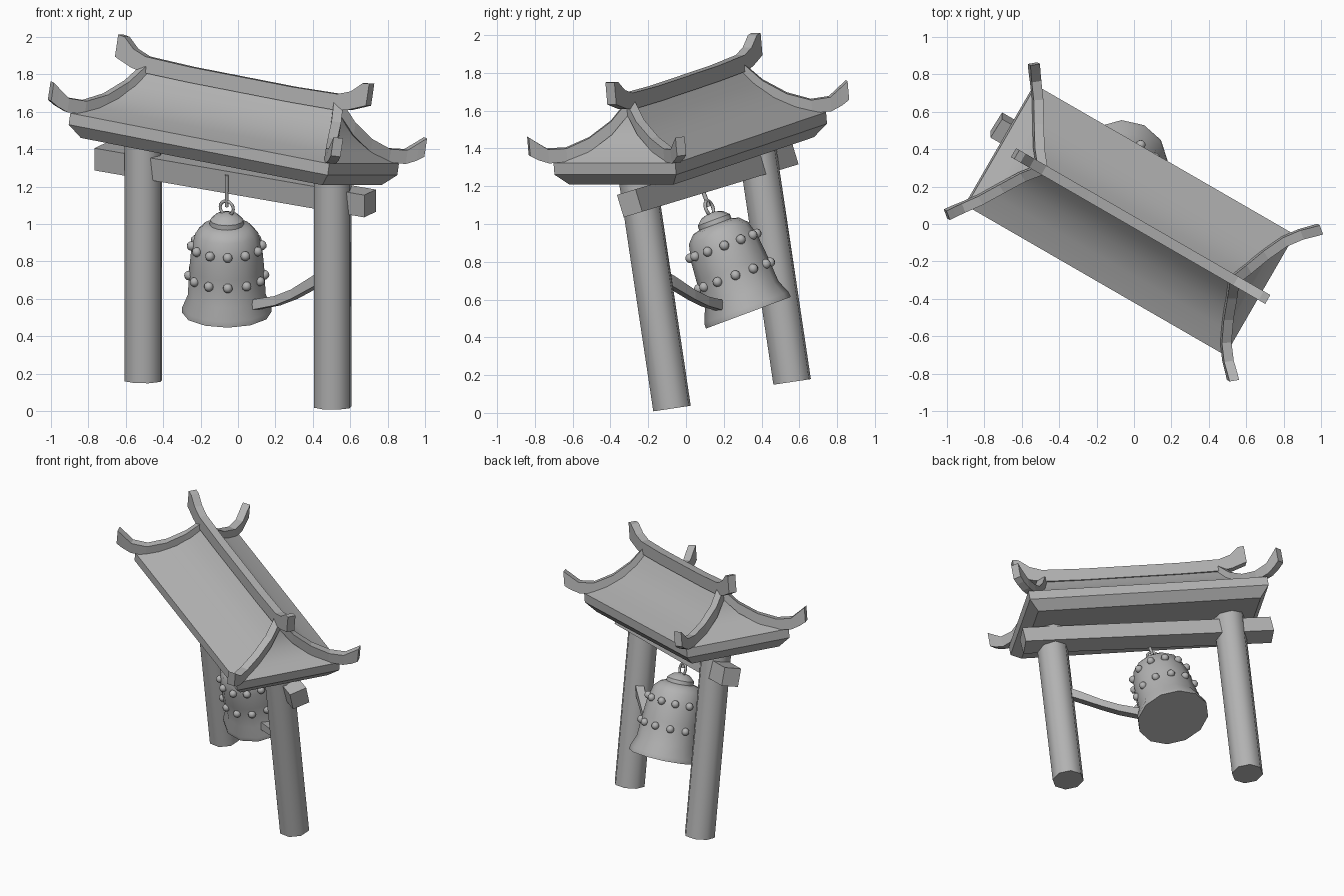
import bpy, bmesh, math
from mathutils import Matrix, Vector

cube = bpy.data.objects.get("Cube")
if cube:
    bpy.data.objects.remove(cube, do_unlink=True)

grey = bpy.data.materials.new("stone_grey")
grey.use_nodes = True
grey.diffuse_color = (0.45, 0.45, 0.45, 1)
grey.node_tree.nodes["Principled BSDF"].inputs["Base Color"].default_value = (0.45, 0.45, 0.45, 1)


def frame(origin, x_axis, up):
    """Matrix with z along up and x as close as possible to x_axis."""
    z = Vector(up).normalized()
    y = z.cross(Vector(x_axis)).normalized()
    m = Matrix((y.cross(z), y, z)).transposed().to_4x4()
    return Matrix.Translation(origin) @ m


def finish(name, bm, matrix, smooth=None):
    bmesh.ops.recalc_face_normals(bm, faces=bm.faces)
    mesh = bpy.data.meshes.new(name)
    bm.to_mesh(mesh)
    bm.free()
    mesh.materials.append(grey)
    ob = bpy.data.objects.new(name, mesh)
    bpy.context.collection.objects.link(ob)
    ob.matrix_world = matrix
    if smooth:
        bpy.ops.object.select_all(action='DESELECT')
        ob.select_set(True)
        bpy.context.view_layer.objects.active = ob
        bpy.ops.object.shade_smooth_by_angle(angle=math.radians(smooth))
    return ob


def loft(name, rings, matrix, smooth=None):
    """Skin a list of equal-sized point rings and cap both ends."""
    bm = bmesh.new()
    loops = [[bm.verts.new(p) for p in ring] for ring in rings]
    for a, b in zip(loops, loops[1:]):
        for i in range(len(a)):
            j = (i + 1) % len(a)
            bm.faces.new((a[i], a[j], b[j], b[i]))
    bm.faces.new(loops[0])
    bm.faces.new(loops[-1])
    bmesh.ops.remove_doubles(bm, verts=bm.verts, dist=0.0005)
    return finish(name, bm, matrix, smooth)


def bar(name, path, width, matrix, smooth=None):
    """Upright rectangular bar; path entries are x, y, bottom, top."""
    rings = []
    for i, (x, y, low, high) in enumerate(path):
        a, b = path[max(i - 1, 0)], path[min(i + 1, len(path) - 1)]
        side = Vector((a[1] - b[1], b[0] - a[0], 0)).normalized() * width / 2
        c = Vector((x, y, 0))
        rings.append([c - side + Vector((0, 0, low)), c + side + Vector((0, 0, low)),
                      c + side + Vector((0, 0, high)), c - side + Vector((0, 0, high))])
    return loft(name, rings, matrix, smooth)


def lathe(name, profile, sides, matrix, smooth=None):
    rings = [[(r * math.cos(math.tau * k / sides), r * math.sin(math.tau * k / sides), h)
              for k in range(sides)] for r, h in profile]
    return loft(name, rings, matrix, smooth)


# Roof: undercut eave band, then concave slopes up to the ridge
tilt = math.radians(9.6)
yaw = Matrix.Rotation(math.radians(-30), 4, 'Z')
roof = Matrix.Translation((-0.018, 0.02, 1.457)) @ yaw @ Matrix.Rotation(tilt, 4, 'Y')
levels = [(0.755, 0.317, -0.125), (0.81, 0.372, -0.062), (0.81, 0.372, 0), (0.74, 0.25, 0.045),
          (0.68, 0.15, 0.105), (0.64, 0.07, 0.18), (0.615, 0.004, 0.27)]
loft("roof", [[(-x, -y, z), (x, -y, z), (x, y, z), (-x, y, z)] for x, y, z in levels], roof, 35)

# Main ridge with upturned ends
half = [(0.32, 0.25, 0.333), (0.6, 0.255, 0.342), (0.68, 0.27, 0.37), (0.745, 0.295, 0.425), (0.785, 0.31, 0.43)]
ridge = [(-x, 0, a, b) for x, a, b in reversed(half)] + [(x, 0, a, b) for x, a, b in half]
bar("main_ridge", ridge, 0.055, roof)

# Four curved hip ridges ending in horns
hip = [(0.6, 0.0, 0.24, 0.31), (0.655, 0.09, 0.13, 0.2), (0.71, 0.2, 0.05, 0.12),
       (0.77, 0.31, 0.005, 0.075), (0.83, 0.39, 0.005, 0.08),
       (0.87, 0.435, 0.03, 0.125), (0.895, 0.465, 0.055, 0.155)]
for end, sx in (("left", 1), ("right", -1)):
    for face, sy in (("front", -1), ("back", 1)):
        bar(f"hip_ridge_{face}_{end}", [(sx * x, sy * y, a, b) for x, y, a, b in hip], 0.052, roof)

# Leaning eight-sided posts
run = (0.866, -0.5, 0)
for side, foot in (("left", (0.505, -0.074, 0.023)), ("right", (-0.505, 0.562, 0.164))):
    lathe(f"post_{side}", [(0.104, 0), (0.104, 1.29)], 8, frame(foot, run, (0, -0.148, 0.989)), 46)

# Cross beam through the posts
beam = frame((-0.015, 0.115, 1.235), (0.854, -0.49, -0.15), (0, -0.29, 0.957))
bar("cross_beam", [(-0.84, 0, -0.062, 0.062), (0.84, 0, -0.062, 0.062)], 0.12, beam)

# Bell
bell = frame((-0.06, 0.33, 0.53), run, (0, -0.35, 0.94))
lathe("bell", [(0.24, 0), (0.238, 0.03), (0.208, 0.1), (0.2, 0.25), (0.19, 0.36), (0.168, 0.45),
               (0.13, 0.49), (0.092, 0.5), (0.09, 0.525), (0.06, 0.553), (0.02, 0.565)], 12, bell, 40)

# Two rows of bosses round the bell
bm = bmesh.new()
for height, radius in ((0.21, 0.202), (0.378, 0.188)):
    for k in range(12):
        a = math.tau * k / 12
        spot = Matrix.Translation((radius * math.cos(a), radius * math.sin(a), height))
        bmesh.ops.create_uvsphere(bm, u_segments=10, v_segments=6, radius=0.026, matrix=spot)
finish("bell_bosses", bm, bell, 60)

# Hanging ring and rod
lathe("hanging_rod", [(0.011, 0.6), (0.011, 0.78)], 6, bell, 61)
bpy.ops.mesh.primitive_torus_add(major_segments=16, minor_segments=6, major_radius=0.04, minor_radius=0.009)
ring = bpy.context.object
ring.name = "hanging_ring"
ring.matrix_world = bell @ Matrix.Translation((0, 0, 0.592)) @ Matrix.Rotation(math.radians(90), 4, 'X')
ring.data.materials.append(grey)
bpy.ops.object.shade_smooth_by_angle(angle=math.radians(61))

# Curved arm from the left post to the bell
arm = [(0.08, 0.185, 0.54, 0.595), (0.21, 0.1, 0.565, 0.615), (0.3, 0.03, 0.6, 0.65),
       (0.42, -0.08, 0.665, 0.725), (0.47, -0.13, 0.69, 0.755)]
bar("striker_arm", arm, 0.055, Matrix.Identity(4))
